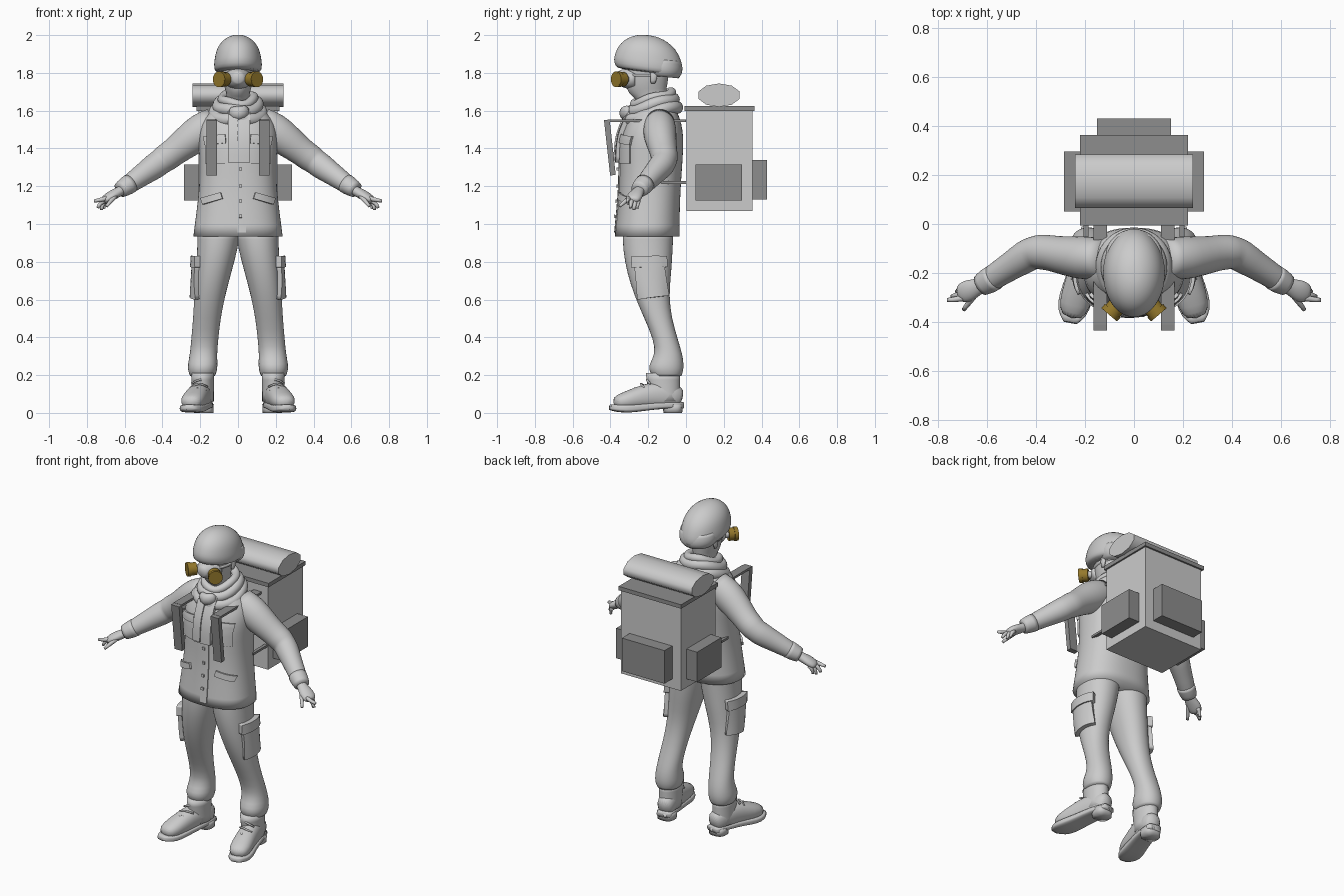
import bpy
import bmesh
from math import cos, sin, pi, radians
from mathutils import Matrix, Vector

cube = bpy.data.objects.get("Cube")
if cube:
    bpy.data.objects.remove(cube, do_unlink=True)


def material(name, red, green, blue):
    mat = bpy.data.materials.new(name)
    mat.use_nodes = True
    colour = (red, green, blue, 1)
    mat.diffuse_color = colour
    mat.node_tree.nodes["Principled BSDF"].inputs["Base Color"].default_value = colour
    return mat


pale = material("pale grey", .6, .6, .6)
dark = material("dark grey", .27, .27, .27)
gold = material("old gold", .3, .19, .025)


def finish(name, bm, mat, mirror=False, smooth=True, subdivide=0, angle=50):
    """Turn a bmesh into a linked object, optionally mirrored and subdivided."""
    mesh = bpy.data.meshes.new(name)
    bm.to_mesh(mesh)
    bm.free()
    mesh.materials.append(mat)
    obj = bpy.data.objects.new(name, mesh)
    bpy.context.collection.objects.link(obj)
    if smooth:
        mesh.shade_smooth()
        if not subdivide:
            mesh.set_sharp_from_angle(angle=radians(angle))
    if mirror:
        obj.modifiers.new("mirror", 'MIRROR').use_mirror_merge = False
    if subdivide:
        obj.modifiers.new("subdivide", 'SUBSURF').levels = subdivide
        obj.modifiers["subdivide"].render_levels = subdivide
    return obj


def loft(name, sections, mat=pale, along=False, mirror=False, closed=False,
         power=2.0, tilt=0.0, sides=20, crease=True, subdivide=1):
    """Skin oval rings (x, y, z, half width, half depth), level or across the path."""
    bm = bmesh.new()
    sharp = bm.edges.layers.float.new("crease_edge")
    centres = [Vector(s[:3]) for s in sections]
    count = len(centres)
    rings = []
    for i, section in enumerate(sections):
        u, v = Vector((1, 0, tilt * 0)), Vector((0, 1, tilt))
        if along:
            if closed:
                tangent = centres[(i + 1) % count] - centres[i - 1]
            else:
                tangent = centres[min(i + 1, count - 1)] - centres[max(i - 1, 0)]
            u = tangent.cross(Vector((0, 0, 1))).normalized()
            v = u.cross(tangent).normalized()
        ring = []
        for k in range(sides):
            c, s = cos(2 * pi * k / sides), sin(2 * pi * k / sides)
            size = (abs(c) ** power + abs(s) ** power) ** (-1 / power)
            ring.append(bm.verts.new(centres[i] + u * c * size * section[3] + v * s * size * section[4]))
        rings.append(ring)
    pairs = list(zip(rings, rings[1:]))
    if closed:
        pairs.append((rings[-1], rings[0]))
    for low, high in pairs:
        for k in range(sides):
            n = (k + 1) % sides
            bm.faces.new((low[k], low[n], high[n], high[k]))
    if not closed:
        for ring in (rings[0], rings[-1]):
            cap = bm.faces.new(ring)
            for edge in cap.edges:
                edge[sharp] = 1.0 if crease else 0.0
    bmesh.ops.recalc_face_normals(bm, faces=bm.faces)
    return finish(name, bm, mat, mirror, True, subdivide)


def box(name, centre, size, mat, mirror=False, pitch=0.0):
    bm = bmesh.new()
    place = Matrix.Translation(centre) @ Matrix.Rotation(pitch, 4, 'X')
    bmesh.ops.create_cube(bm, size=1, matrix=place @ Matrix.Diagonal((*size, 1)))
    return finish(name, bm, mat, mirror, smooth=False)


def cylinder(name, centre, direction, radius, depth, mat, mirror=False, sides=20):
    bm = bmesh.new()
    turn = Vector(direction).to_track_quat('Z', 'Y').to_matrix().to_4x4()
    bmesh.ops.create_cone(bm, cap_ends=True, segments=sides, radius1=radius, radius2=radius,
                          depth=depth, matrix=Matrix.Translation(centre) @ turn)
    return finish(name, bm, mat, mirror)


def patch(name, target, across, height, width, tall, thick, side=False, mirror=False, lean=0.0):
    """Lay a cloth panel on the front (or outer side) of a target part."""
    bm = bmesh.new()
    centre = (1, across, height) if side else (across, -1, height)
    turn = Matrix.Rotation(pi / 2 if side else 0, 4, 'Z') @ Matrix.Rotation(pi / 2, 4, 'X')
    place = Matrix.Translation(centre) @ turn @ Matrix.Rotation(lean, 4, 'Z')
    bmesh.ops.create_grid(bm, x_segments=8, y_segments=8, size=.5,
                          matrix=place @ Matrix.Diagonal((width, tall, 1, 1)))
    for edge in bm.edges:
        edge.smooth = not edge.is_boundary
    obj = finish(name, bm, pale, smooth=False)
    for face in obj.data.polygons:
        face.use_smooth = True
    wrap = obj.modifiers.new("wrap", 'SHRINKWRAP')
    wrap.target = target
    wrap.wrap_method = 'PROJECT'
    wrap.use_project_x, wrap.use_project_y = side, not side
    wrap.use_positive_direction, wrap.use_negative_direction = not side, side
    solid = obj.modifiers.new("solid", 'SOLIDIFY')
    solid.thickness, solid.offset = thick, 0
    if mirror:
        obj.modifiers.new("mirror", 'MIRROR').use_mirror_merge = False
    return obj


# Jacket and its sewn panels
jacket = loft("jacket", [
    (0, -.205, .935, .237, .172), (0, -.2, 1.05, .222, .166), (0, -.19, 1.2, .203, .162),
    (0, -.185, 1.35, .203, .168), (0, -.18, 1.45, .212, .168), (0, -.17, 1.53, .2, .148),
    (0, -.165, 1.59, .155, .12), (0, -.16, 1.65, .09, .09)], power=2.4, sides=32)
patch("placket", jacket, .02, 1.19, .045, .47, .012)
for height in (1.04, 1.12, 1.2, 1.29):
    patch("button", jacket, .012, height, .016, .016, .03)
patch("chest_pocket", jacket, .118, 1.385, .1, .13, .016, mirror=True)
patch("chest_pocket_flap", jacket, .118, 1.445, .108, .045, .028, mirror=True, lean=-.1)
patch("hip_pocket_flap", jacket, .135, 1.135, .105, .035, .026, mirror=True, lean=-.3)
patch("scarf_tail", jacket, .005, 1.46, .11, .27, .05)
patch("scarf_under_tail", jacket, -.025, 1.45, .05, .23, .065)

# Sleeves with folds at the elbow and a cuff
loft("sleeve", [
    (.12, -.14, 1.535, .08, .085), (.19, -.14, 1.495, .092, .1), (.27, -.132, 1.435, .082, .087),
    (.34, -.118, 1.38, .072, .074), (.385, -.113, 1.348, .074, .076), (.41, -.117, 1.33, .066, .068),
    (.435, -.128, 1.31, .07, .071), (.5, -.17, 1.265, .058, .06), (.57, -.215, 1.215, .053, .052),
    (.6, -.235, 1.195, .046, .044)], along=True, mirror=True)
loft("cuff", [(.57, -.217, 1.215, .054, .053), (.6, -.235, 1.195, .054, .05),
              (.625, -.25, 1.18, .045, .042)], along=True, mirror=True)

# Hands: palm, pointing finger, curled fingers and thumb
loft("palm", [(.6, -.237, 1.19, .03, .026), (.635, -.255, 1.168, .032, .026),
              (.67, -.27, 1.15, .046, .027), (.7, -.283, 1.13, .042, .024),
              (.715, -.288, 1.12, .03, .018)],
     along=True, mirror=True, crease=False)
fingers = {"index_finger": [(.69, -.3, 1.138), (.725, -.308, 1.128), (.762, -.31, 1.122)],
           "middle_finger": [(.695, -.285, 1.13), (.73, -.292, 1.112), (.742, -.295, 1.085)],
           "ring_finger": [(.695, -.268, 1.128), (.72, -.272, 1.105), (.722, -.276, 1.075)],
           "little_finger": [(.69, -.252, 1.128), (.71, -.255, 1.108), (.71, -.26, 1.082)],
           "thumb": [(.645, -.285, 1.152), (.675, -.322, 1.12), (.695, -.35, 1.095)]}
for name, path in fingers.items():
    loft(name, [(*p, r, r) for p, r in zip(path, (.014, .013, .009))],
         along=True, mirror=True, sides=8)

# Trousers and cargo pockets
trousers = loft("trouser_leg", [
    (.1, -.2, .97, .115, .135), (.108, -.203, .87, .108, .134), (.13, -.195, .74, .095, .118),
    (.15, -.182, .62, .082, .092), (.165, -.148, .5, .073, .073), (.176, -.108, .39, .072, .065),
    (.183, -.09, .31, .072, .072), (.187, -.105, .255, .08, .094), (.188, -.104, .22, .077, .09),
    (.188, -.102, .195, .066, .078)], mirror=True, power=2.2)
patch("cargo_pocket", trousers, -.185, .7, .14, .18, .05, side=True, mirror=True, lean=.12)
patch("cargo_pocket_flap", trousers, -.195, .8, .16, .06, .065, side=True, mirror=True)

# Boots: shaft, foot, soles, heel and laces
loft("boot_shaft", [(.187, -.11, .06, .06, .08), (.187, -.118, .14, .06, .088),
                    (.187, -.122, .21, .062, .092)], mirror=True)
loft("boot_foot", [(.172, -.018, .075, .04, .045), (.18, -.06, .09, .056, .07),
                   (.2, -.16, .095, .06, .075), (.222, -.25, .08, .062, .06),
                   (.243, -.33, .062, .066, .046), (.256, -.385, .052, .04, .03)],
     along=True, mirror=True, power=2.3, crease=False)
loft("boot_sole", [(.172, -.018, .04, .042, .018), (.19, -.11, .042, .06, .018),
                   (.215, -.22, .032, .06, .02), (.238, -.3, .022, .07, .022),
                   (.253, -.365, .024, .062, .02), (.26, -.402, .03, .028, .014)],
     along=True, mirror=True, power=5)
loft("boot_heel", [(.182, -.07, 0, .052, .05), (.182, -.07, .045, .054, .053)],
     mirror=True, power=3)
for step in range(4):
    y, z = -.2 - .032 * step, .185 - .022 * step
    x = .2 + .008 * step
    loft("boot_lace", [(x - .045, y + .02, z - .025, .006, .006), (x, y - .018, z, .006, .006),
                       (x + .045, y + .01, z - .03, .006, .006)], along=True, mirror=True, sides=8)

# Head, helmet and ears
loft("head", [(0, -.165, 1.6, .062, .07), (0, -.18, 1.665, .062, .085), (0, -.208, 1.69, .06, .1),
              (0, -.208, 1.74, .079, .112), (0, -.205, 1.82, .089, .118), (0, -.2, 1.9, .088, .118)])
loft("helmet", [(0, -.195, 1.8, .112, .16), (0, -.198, 1.815, .126, .178), (0, -.2, 1.85, .128, .184),
                (0, -.2, 1.875, .124, .178), (0, -.2, 1.92, .116, .162), (0, -.2, 1.96, .093, .128),
                (0, -.2, 1.988, .058, .08), (0, -.2, 2.0, .02, .03)], tilt=-.12, sides=28, crease=False)
loft("helmet_rear_cover", [(0, -.13, 1.78, .095, .09), (0, -.13, 1.8, .116, .11),
                           (0, -.13, 1.84, .12, .113), (0, -.13, 1.87, .11, .1)], tilt=-.1)
loft("ear", [(.085, -.175, 1.745, .008, .012), (.09, -.17, 1.775, .012, .022),
             (.088, -.17, 1.81, .008, .018)], mirror=True, sides=10)

# Breathing mask with strap and two canisters
loft("mask", [(0, -.27, 1.77, .078, .06), (0, -.315, 1.77, .068, .055), (0, -.345, 1.775, .048, .045),
              (0, -.368, 1.775, .026, .028)], along=True)
loft("mask_strap", [(0, -.205, 1.78, .092, .122), (0, -.205, 1.795, .094, .124)])
out = Vector((.65, -.76, 0))
cylinder("canister_neck", Vector((.065, -.33, 1.768)), out, .022, .05, pale, True)
cylinder("canister_body", Vector((.083, -.35, 1.766)), out, .038, .055, gold, True)
cylinder("canister_rim", Vector((.094, -.362, 1.766)), out, .042, .022, gold, True)

# Scarf wound in tilted loops
for level, (rx, ry, z, thick) in enumerate([(.125, .128, 1.585, .036), (.105, .112, 1.63, .034),
                                            (.085, .1, 1.665, .026)]):
    loop = []
    for k in range(24):
        a = -2 * pi * k / 24
        wave = .007 * sin(3 * a + level)
        loop.append((rx * cos(a), -.175 + ry * sin(a), z + wave + .3 * ry * sin(a), thick, thick))
    loft("scarf_loop", loop, along=True, closed=True, sides=10)
loft("scarf_knot", [(-.05, -.3, 1.6, .02, .03), (0, -.335, 1.575, .035, .042),
                    (.06, -.3, 1.61, .02, .03)], along=True, crease=False)

# Backpack with pockets, lid and bedroll
box("pack_body", (0, .177, 1.335), (.42, .35, .53), pale)
box("pack_lid", (0, .178, 1.612), (.44, .37, .025), dark)
box("back_pocket", (0, .39, 1.235), (.3, .08, .21), dark)
box("side_pocket", (.247, .173, 1.22), (.076, .245, .19), dark, mirror=True)
bedroll = cylinder("bedroll", (0, 0, 0), (1, 0, 0), 1, .48, pale, sides=10)
bedroll.data.transform(Matrix.Translation((0, .175, 1.682)) @ Matrix.Diagonal((1, .115, .062, 1)))

# Harness straps
box("front_strap", (.138, -.403, 1.405), (.055, .03, .295), dark, mirror=True, pitch=.11)
box("shoulder_strap", (.138, -.205, 1.547), (.055, .41, .014), dark, mirror=True)
box("waist_strap", (.195, -.065, 1.22), (.02, .14, .014), dark, mirror=True)
